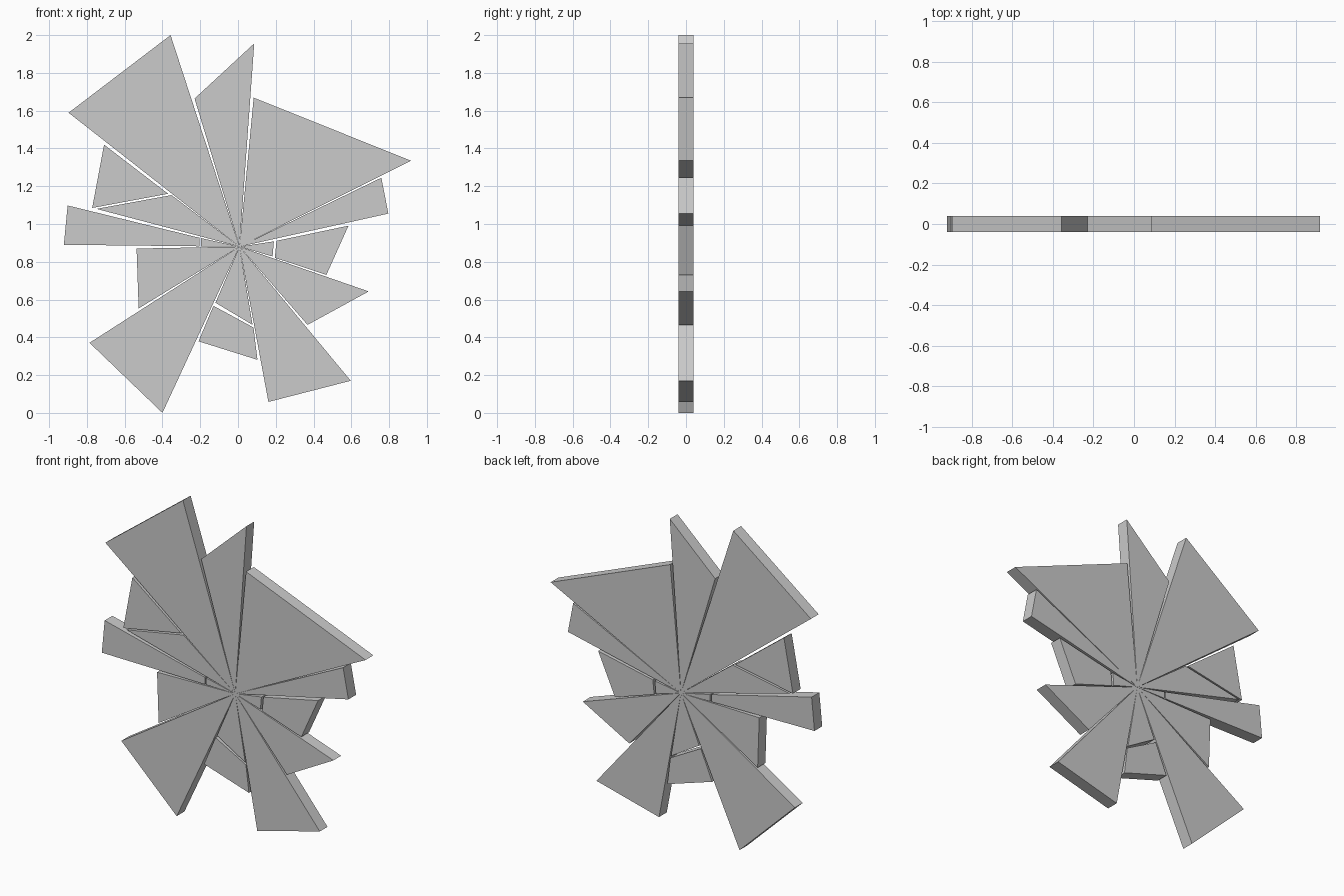
import bpy, bmesh

if "Cube" in bpy.data.objects:
    bpy.data.objects.remove(bpy.data.objects["Cube"])

HALF = 0.0385          # half the pane thickness
HUB = (0.008, 0.88)    # impact point where the cracks meet


def shard(name, corners):
    """Extrude an (x, z) outline into a flat slab."""
    bm = bmesh.new()
    face = bm.faces.new([bm.verts.new((x, -HALF, z)) for x, z in corners])
    out = bmesh.ops.extrude_face_region(bm, geom=[face])
    moved = [v for v in out["geom"] if isinstance(v, bmesh.types.BMVert)]
    bmesh.ops.translate(bm, verts=moved, vec=(0, 2 * HALF, 0))
    bmesh.ops.recalc_face_normals(bm, faces=bm.faces)
    mesh = bpy.data.meshes.new(name)
    bm.to_mesh(mesh)
    bm.free()
    bpy.context.collection.objects.link(bpy.data.objects.new(name, mesh))


# Shards whose tip reaches the impact point: two outer corners each
hub_shards = {
    "shard_top_left": [(-0.357, 2.0), (-0.897, 1.589)],
    "shard_top": [(-0.23, 1.664), (0.086, 1.956)],
    "shard_top_right": [(0.083, 1.669), (0.916, 1.335)],
    "shard_right_upper": [(0.759, 1.245), (0.796, 1.055)],
    "shard_right_inner": [(0.19, 0.908), (0.183, 0.828)],
    "shard_right_lower": [(0.692, 0.643), (0.368, 0.466)],
    "shard_bottom_right": [(0.597, 0.17), (0.161, 0.058)],
    "shard_bottom_inner": [(0.077, 0.466), (-0.119, 0.583)],
    "shard_bottom_left": [(-0.4, 0.0), (-0.786, 0.371)],
    "shard_left_lower": [(-0.526, 0.553), (-0.537, 0.87)],
    "shard_left_inner": [(-0.195, 0.882), (-0.195, 0.925)],
    "shard_left_sliver": [(-0.749, 1.08), (-0.352, 1.153)],
}
for name, corners in hub_shards.items():
    shard(name, [HUB] + corners)

# Broken-off outer shards
outer_shards = {
    "shard_right_outer": [(0.585, 0.991), (0.468, 0.731), (0.195, 0.821), (0.204, 0.911)],
    "shard_bottom_outer": [(-0.13, 0.567), (0.082, 0.452), (0.103, 0.281), (-0.209, 0.379)],
    "shard_left_outer": [(-0.902, 1.098), (-0.922, 0.89), (-0.204, 0.882), (-0.204, 0.927)],
    "shard_left_upper_outer": [(-0.709, 1.42), (-0.772, 1.085), (-0.37, 1.16)],
}
for name, corners in outer_shards.items():
    shard(name, corners)
